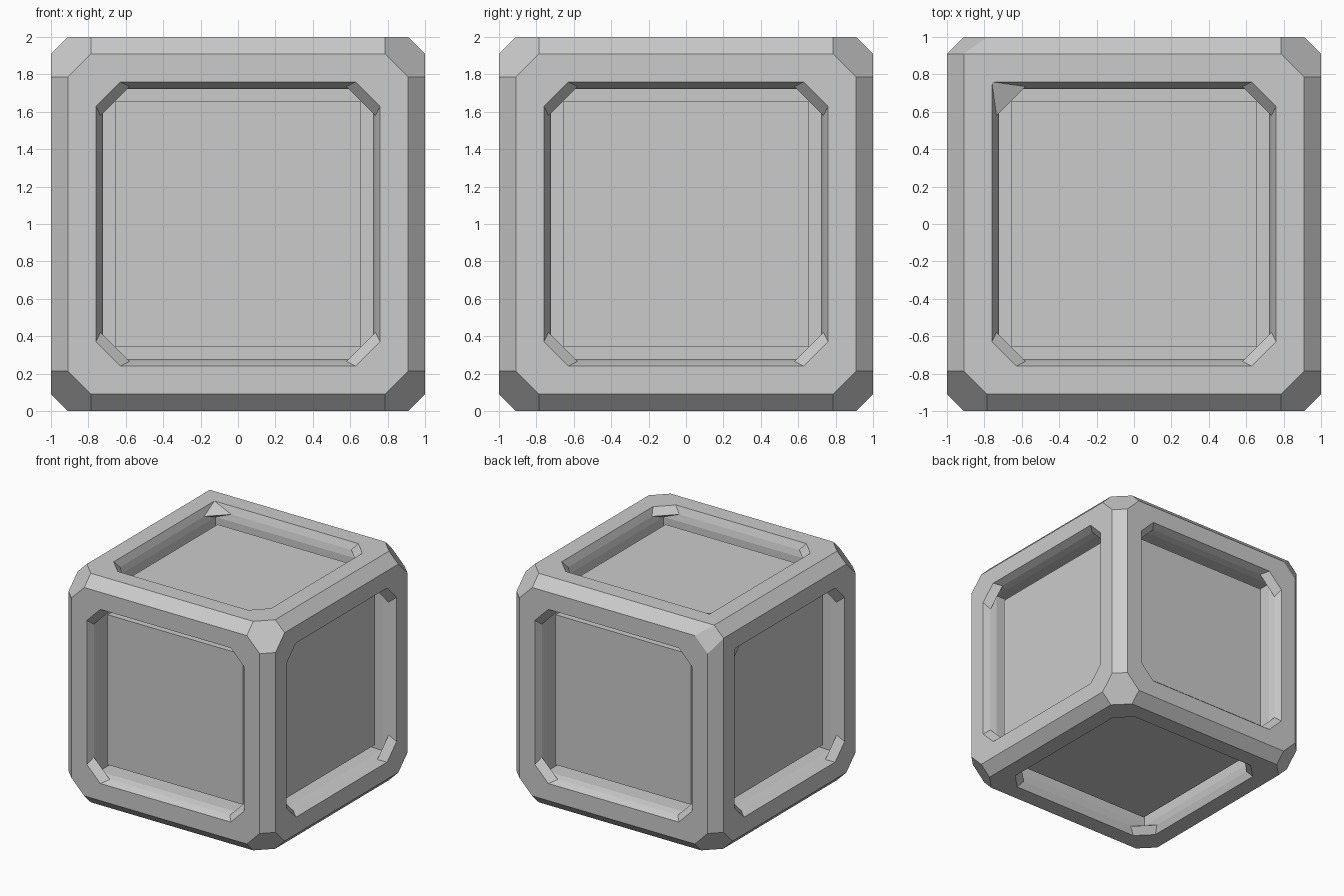
import bpy, bmesh
from itertools import permutations, product
from mathutils import Vector

if "Cube" in bpy.data.objects:
    bpy.data.objects.remove(bpy.data.objects["Cube"])

ODD = Vector((-1, 1, 1))      # the one block corner that is bevelled less
A, B = 0.91, 0.785            # face half size, start of corner cut


def finish(bm, name):
    bmesh.ops.remove_doubles(bm, verts=bm.verts[:], dist=0.0005)
    bmesh.ops.recalc_face_normals(bm, faces=bm.faces[:])
    bmesh.ops.translate(bm, verts=bm.verts[:], vec=(0, 0, 1))
    mesh = bpy.data.meshes.new(name)
    bm.to_mesh(mesh)
    bm.free()
    bpy.context.collection.objects.link(bpy.data.objects.new(name, mesh))


# Outer frame: chamfered cube with cut corners
bm = bmesh.new()
for s in product((-1, 1), repeat=3):
    if Vector(s) == ODD:
        pts = [(-A, A, 1), (-1, A, A), (-A, 1, B), (-B, 1, A)]
    else:
        pts = [[a * b for a, b in zip(p, s)] for p in permutations((1, A, B))]
    for p in pts:
        bm.verts.new(p)
bmesh.ops.convex_hull(bm, input=bm.verts[:])
bmesh.ops.dissolve_limit(bm, angle_limit=0.01, verts=bm.verts[:], edges=bm.edges[:])

# Open the six flat sides
bm.normal_update()
flat = [f for f in bm.faces if max(abs(c) for c in f.normal) > 0.99]
bmesh.ops.delete(bm, geom=flat, context='FACES_ONLY')


def ring(n, u, v, half, cut, depth, may_be_sharp, odd_cut=None):
    """Eight points around a side; equal half and cut give a square."""
    out = []
    for a, b, swap in ((1, 1, 0), (-1, 1, 1), (-1, -1, 0), (1, -1, 1)):
        sharp = (may_be_sharp and (n.z > 0.5 or n.x < -0.5)
                 and (n + u * a + v * b - ODD).length < 0.1)
        c = half if sharp else cut
        pair = [(a * half, b * c), (a * c, b * half)]
        if swap:
            pair.reverse()
        out += [bm.verts.new(n * (1 - depth) + u * p + v * q) for p, q in pair]
    return out


# Rim, sloped lip and straight inner walls, meeting inside to make hollow bars
for axis in range(3):
    for sign in (-1, 1):
        n, u = Vector((0, 0, 0)), Vector((0, 0, 0))
        n[axis], u[(axis + 1) % 3] = sign, 1
        v = n.cross(u)
        rings = [ring(n, u, v, *r) for r in (
            (A, B, 0, True), (0.76, 0.63, 0, True), (0.735, 0.58, 0.06, False),
            (0.722, 0.722, 0.115, False), (0.722, 0.722, 0.278, False))]
        for r0, r1 in zip(rings, rings[1:]):
            for i in range(8):
                j = (i + 1) % 8
                bm.faces.new((r0[i], r0[j], r1[j], r1[i]))
finish(bm, "corner_frame")

# Inner body: a cube with every side pushed out to form the raised panels
bm = bmesh.new()
bmesh.ops.create_cube(bm, size=1.31)
bm.normal_update()
sides = [(f, f.normal.copy()) for f in bm.faces]
for f, n in sides:
    base = list(f.verts)
    top = [bm.verts.new(w.co + n * (0.863 - 0.655)) for w in base]
    for i in range(4):
        j = (i + 1) % 4
        bm.faces.new((base[i], base[j], top[j], top[i]))
    bm.faces.new(top)
bmesh.ops.delete(bm, geom=[f for f, n in sides], context='FACES_ONLY')
finish(bm, "inner_panels")
